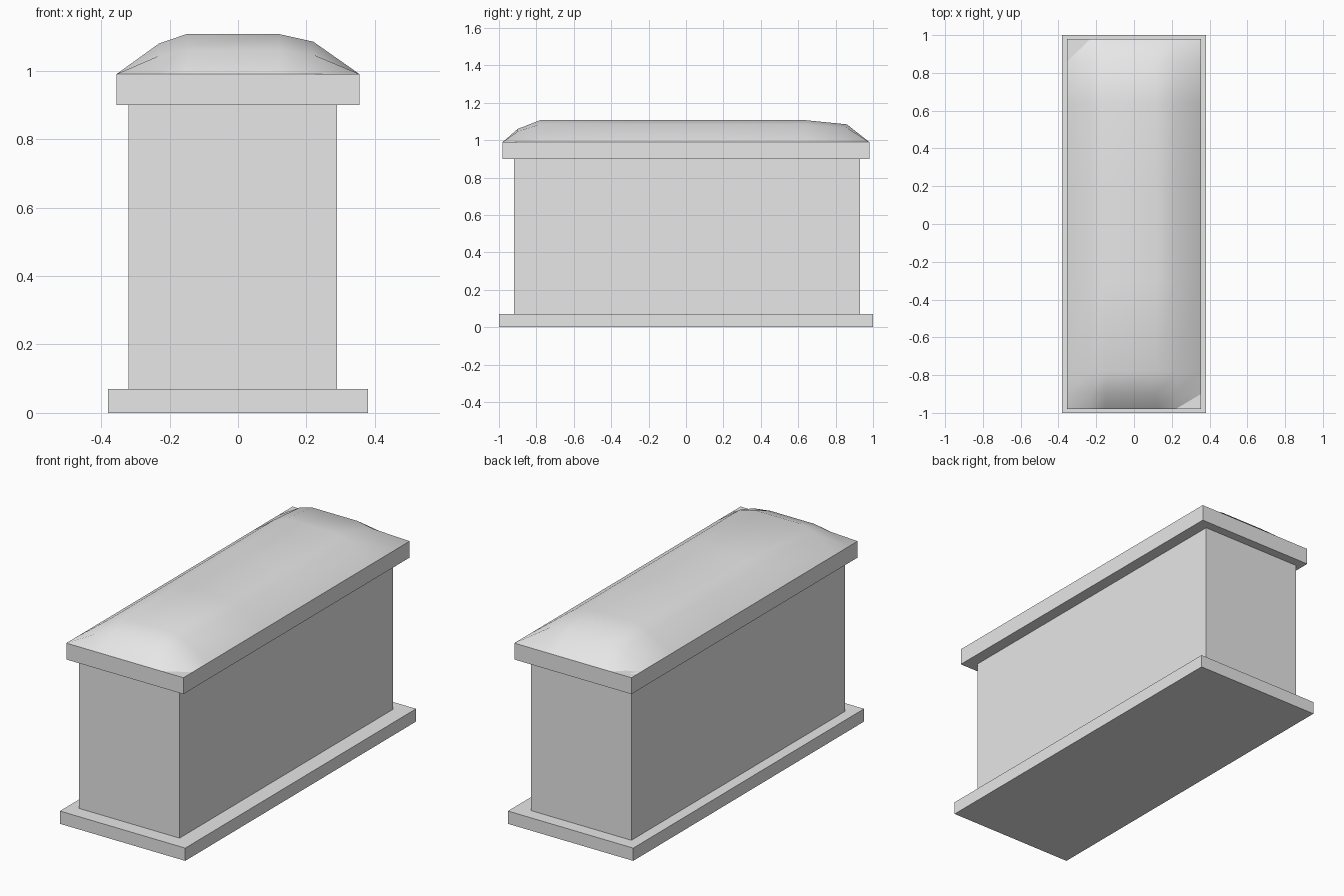
import bpy
import bmesh
import math

old = bpy.data.objects.get("Cube")
if old:
    bpy.data.objects.remove(old, do_unlink=True)

# Single grey stone material
stone = bpy.data.materials.new("grey_stone")
stone.use_nodes = True
colour = (0.8, 0.8, 0.8, 1)
stone.diffuse_color = colour
stone.node_tree.nodes["Principled BSDF"].inputs["Base Color"].default_value = colour


def add_object(name, bm):
    bmesh.ops.recalc_face_normals(bm, faces=bm.faces)
    mesh = bpy.data.meshes.new(name)
    bm.to_mesh(mesh)
    bm.free()
    mesh.materials.append(stone)
    obj = bpy.data.objects.new(name, mesh)
    bpy.context.collection.objects.link(obj)
    return obj


def box(name, low, high):
    bm = bmesh.new()
    bmesh.ops.create_cube(bm, size=1)
    for v in bm.verts:
        v.co = [a + (b - a) * (c + 0.5) for a, b, c in zip(low, high, v.co)]
    return add_object(name, bm)


# Plinth, chest and lid slab
box("base_plinth", (-0.38, -1, 0), (0.38, 1, 0.07))
box("chest_body", (-0.32, -0.92, 0.07), (0.29, 0.93, 0.90))
box("lid_slab", (-0.355, -0.98, 0.90), (0.355, 0.98, 0.99))

# Cushion-shaped lid top: the product of a cross profile and a long profile
cross = [(-0.355, 0), (-0.23, 0.77), (-0.15, 1), (0.12, 1), (0.22, 0.81), (0.355, 0)]
along = [(-0.98, 0), (-0.9, 0.6), (-0.78, 1), (-0.3, 1), (0.2, 1), (0.64, 1),
         (0.86, 0.81), (0.98, 0)]
bm = bmesh.new()
rows = [[bm.verts.new((x, y, 0.99 + 0.117 * hx * hy)) for x, hx in cross]
        for y, hy in along]
for a, b in zip(rows, rows[1:]):
    for i in range(len(cross) - 1):
        bm.faces.new((a[i], a[i + 1], b[i + 1], b[i]))
lid = add_object("lid_top", bm)
for v in lid.data.polygons:
    v.use_smooth = True
if lid.data.polygons[0].normal.z < 0:
    lid.data.flip_normals()
